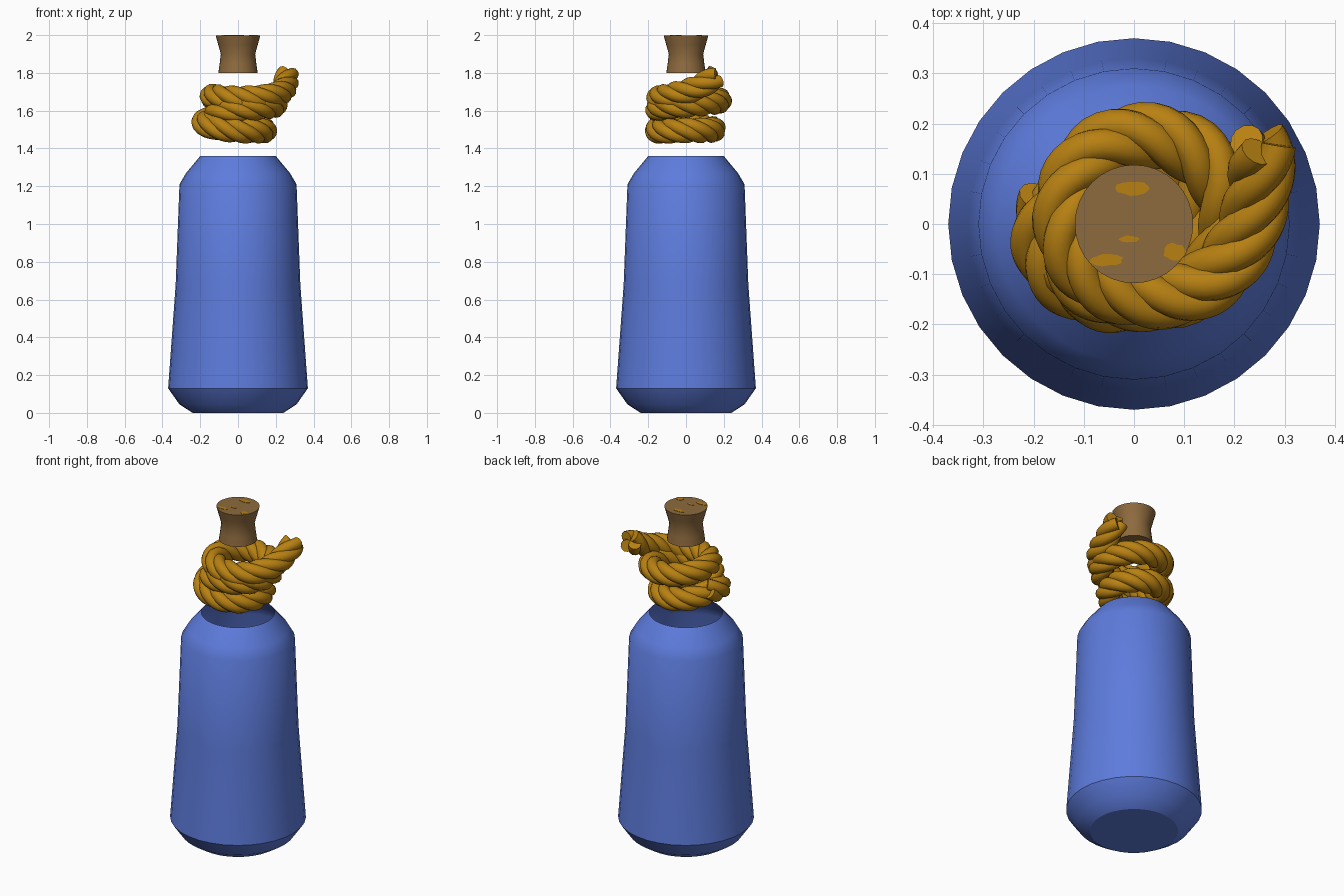
import bpy, bmesh, math, random
from mathutils import Vector

if "Cube" in bpy.data.objects:
    bpy.data.objects.remove(bpy.data.objects["Cube"])

random.seed(4)


def material(name, rgb):
    m = bpy.data.materials.new(name)
    m.diffuse_color = (*rgb, 1)
    m.use_nodes = True
    m.node_tree.nodes["Principled BSDF"].inputs["Base Color"].default_value = m.diffuse_color
    return m


blue = material("blue glaze", (0.11, 0.20, 0.72))
ochre = material("ochre rope", (0.48, 0.22, 0.006))
brown = material("cork brown", (0.27, 0.145, 0.048))


def finish(obj, mat, angle):
    obj.data.materials.clear()
    obj.data.materials.append(mat)
    bpy.ops.object.select_all(action='DESELECT')
    obj.select_set(True)
    bpy.context.view_layer.objects.active = obj
    bpy.ops.object.shade_smooth_by_angle(angle=math.radians(angle))


def mesh_object(name, bm):
    me = bpy.data.meshes.new(name)
    bm.to_mesh(me)
    bm.free()
    obj = bpy.data.objects.new(name, me)
    bpy.context.collection.objects.link(obj)
    return obj


def lathe(name, profile, sides, mat, angle, cap_top):
    bm = bmesh.new()
    rings = [[bm.verts.new((r * math.cos(2 * math.pi * i / sides),
                            r * math.sin(2 * math.pi * i / sides), z))
              for i in range(sides)] for r, z in profile]
    for a, b in zip(rings, rings[1:]):
        for i in range(sides):
            j = (i + 1) % sides
            bm.faces.new((a[i], a[j], b[j], b[i]))
    bm.faces.new(rings[0][::-1])
    if cap_top:
        bm.faces.new(rings[-1])
    obj = mesh_object(name, bm)
    finish(obj, mat, angle)
    return obj


# Bottle body, open at the shoulder
lathe("bottle_body", [(0.24, 0), (0.31, 0.045), (0.37, 0.13), (0.33, 0.68),
                      (0.31, 1.21), (0.275, 1.27), (0.20, 1.36)],
      32, blue, 28, False)

# Flared stopper
lathe("cork", [(0.104, 1.80), (0.097, 1.85), (0.091, 1.90), (0.105, 1.95),
               (0.118, 1.998)], 32, brown, 35, True)

# Worn ochre patches on the cork top
for k, (x, y, rx, ry) in enumerate([(0, 0.071, 0.036, 0.016),
                                    (-0.055, -0.072, 0.034, 0.012),
                                    (0.082, -0.055, 0.024, 0.017),
                                    (-0.01, -0.03, 0.022, 0.007)]):
    bm = bmesh.new()
    ring = []
    for i in range(14):
        a = 2 * math.pi * i / 14
        s = random.uniform(0.8, 1.1)
        ring.append(bm.verts.new((x + rx * s * math.cos(a), y + ry * s * math.sin(a), 2.0)))
    top = bm.faces.new(ring)
    base = bmesh.ops.extrude_face_region(bm, geom=[top])
    for v in base["geom"]:
        if isinstance(v, bmesh.types.BMVert):
            v.co.z = 1.9975
    bmesh.ops.recalc_face_normals(bm, faces=bm.faces)
    finish(mesh_object(f"cork_patch_{k + 1}", bm), ochre, 30)

# Rope path: wraps round the neck, then a loose tail (degrees, radius, height)
keys = [(165, 0.170, 1.55), (205, 0.183, 1.525), (270, 0.150, 1.495),
        (360, 0.140, 1.495), (450, 0.145, 1.50), (540, 0.150, 1.53),
        (585, 0.150, 1.58), (630, 0.147, 1.605), (720, 0.195, 1.63),
        (810, 0.175, 1.655), (900, 0.135, 1.675), (990, 0.140, 1.665),
        (1045, 0.190, 1.675), (1090, 0.247, 1.715), (1113, 0.305, 1.785)]


def spline(p, q, r, s, t):
    return 0.5 * (2 * q + (r - p) * t + (2 * p - 5 * q + 4 * r - s) * t * t
                  + (3 * q - p - 3 * r + s) * t ** 3)


path = []
padded = [keys[0]] + keys + [keys[-1]]
for n in range(len(keys) - 1):
    for step in range(16):
        deg, r, z = (spline(*c, step / 16) for c in zip(*padded[n:n + 4]))
        a = math.radians(deg)
        path.append(Vector((r * math.cos(a), r * math.sin(a), z)))

# Four strands twisted round the path
curve = bpy.data.curves.new("rope", 'CURVE')
curve.dimensions = '3D'
curve.bevel_depth = 0.034
curve.bevel_resolution = 4
curve.use_fill_caps = True
for strand in range(4):
    sp = curve.splines.new('POLY')
    sp.points.add(len(path) - 1)
    dist = 0
    for i, p in enumerate(path):
        if i:
            dist += (p - path[i - 1]).length
        t = (path[min(i + 1, len(path) - 1)] - path[max(i - 1, 0)]).normalized()
        out = t.cross(Vector((0, 0, 1))).normalized()
        up = out.cross(t)
        phi = 2 * math.pi * (dist / 0.36 + strand / 4)
        co = p + 0.034 * (math.cos(phi) * up + math.sin(phi) * out)
        sp.points[i].co = (*co, 1)
rope = bpy.data.objects.new("rope", curve)
bpy.context.collection.objects.link(rope)
bpy.ops.object.select_all(action='DESELECT')
rope.select_set(True)
bpy.context.view_layer.objects.active = rope
bpy.ops.object.convert(target='MESH')
finish(bpy.context.view_layer.objects.active, ochre, 50)
